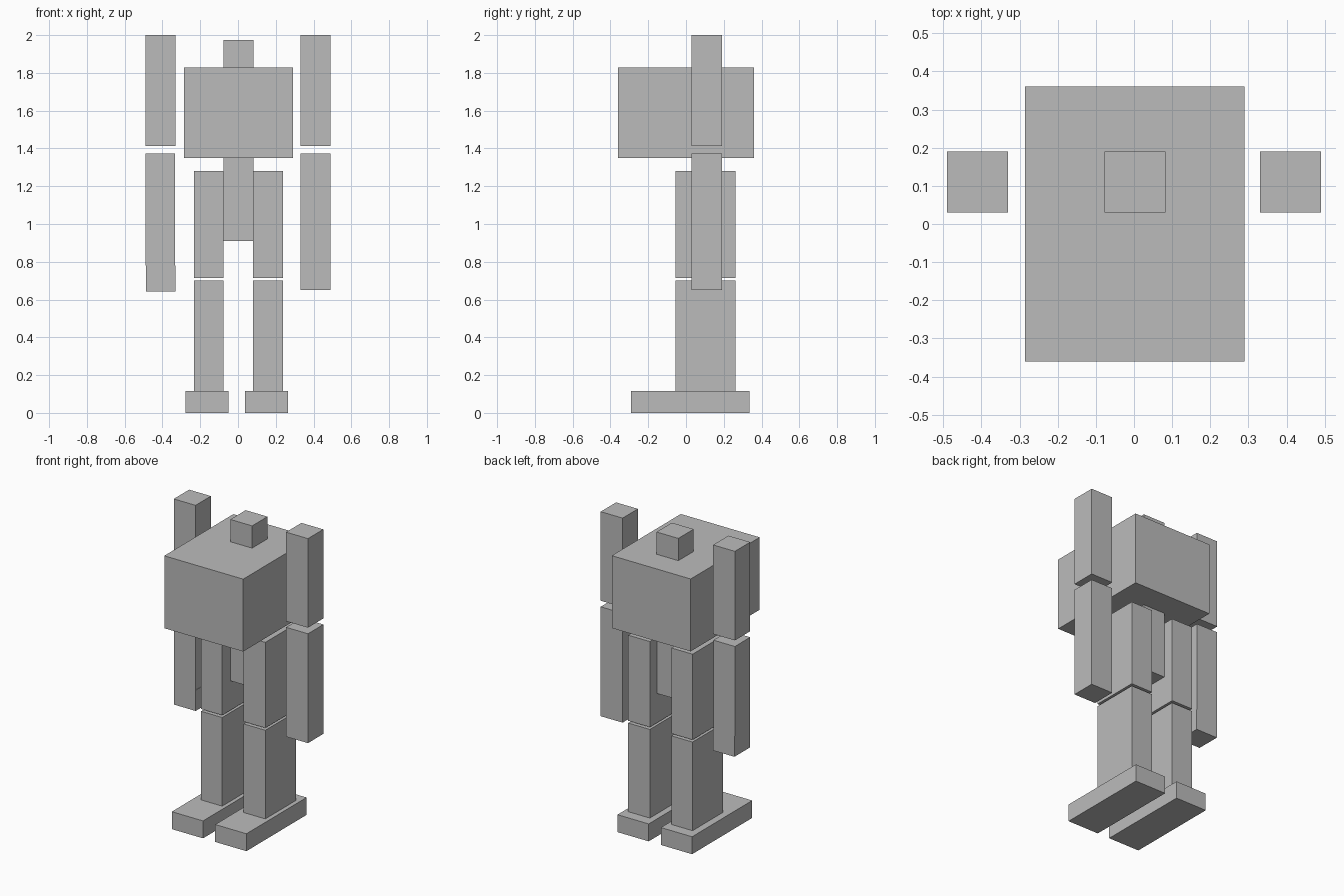
import bpy
import bmesh
from mathutils import Vector

if "Cube" in bpy.data.objects:
    bpy.data.objects.remove(bpy.data.objects["Cube"])

grey = bpy.data.materials.new("plain grey")
grey.diffuse_color = (0.5, 0.5, 0.5, 1)
grey.use_nodes = True
grey.node_tree.nodes["Principled BSDF"].inputs["Base Color"].default_value = grey.diffuse_color


def box(name, x, y, z):
    """Axis-aligned box from (min, max) pairs."""
    lo, hi = Vector((x[0], y[0], z[0])), Vector((x[1], y[1], z[1]))
    bm = bmesh.new()
    bmesh.ops.create_cube(bm, size=1)
    bmesh.ops.scale(bm, vec=hi - lo, verts=bm.verts)
    bmesh.ops.translate(bm, vec=(lo + hi) / 2, verts=bm.verts)
    mesh = bpy.data.meshes.new(name)
    bm.to_mesh(mesh)
    bm.free()
    mesh.materials.append(grey)
    obj = bpy.data.objects.new(name, mesh)
    bpy.context.collection.objects.link(obj)
    return obj


LIMB_Y = (0.03, 0.19)    # depth of arms and spine
LEG_Y = (-0.055, 0.263)  # depth of legs

# Body: large chest block with a post through it (head above, waist below)
box("chest", (-0.286, 0.29), (-0.36, 0.36), (1.35, 1.828))
box("head_and_spine", (-0.077, 0.082), LIMB_Y, (0.91, 1.975))

# Arms
for side, x in (("left", (-0.49, -0.331)), ("right", (0.33, 0.49))):
    box(side + "_upper_arm", x, LIMB_Y, (1.412, 2.0))
box("right_forearm", (0.33, 0.49), LIMB_Y, (0.65, 1.372))
box("left_forearm", (-0.49, -0.333), LIMB_Y, (0.78, 1.372))
box("left_hand", (-0.487, -0.33), LIMB_Y, (0.643, 0.78))

# Legs and feet
for side, leg_x, foot_x in (("left", (-0.232, -0.077), (-0.279, -0.051)),
                            ("right", (0.08, 0.238), (0.038, 0.266))):
    box(side + "_thigh", leg_x, LEG_Y, (0.715, 1.28))
    box(side + "_shin", leg_x, LEG_Y, (0.115, 0.70))
    box(side + "_foot", foot_x, (-0.292, 0.335), (0.0, 0.115))
